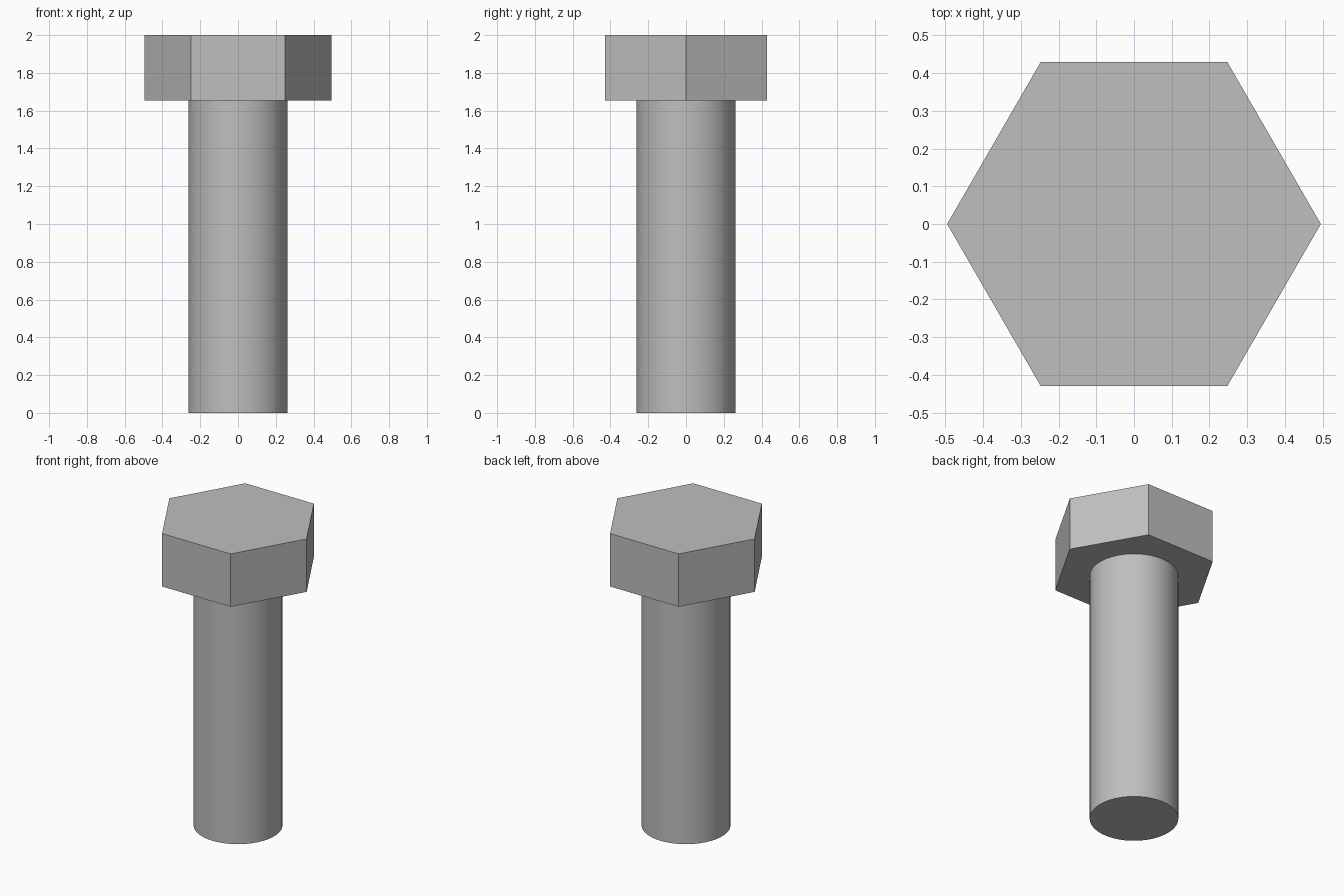
import bpy
import bmesh
from math import cos, sin, pi, radians

default = bpy.data.objects.get("Cube")
if default:
    bpy.data.objects.remove(default, do_unlink=True)

HEAD_BOTTOM, HEAD_TOP = 1.655, 2.0

# Plain grey metal
steel = bpy.data.materials.new("steel grey")
steel.use_nodes = True
colour = (0.52, 0.52, 0.52, 1)
steel.diffuse_color = colour
steel.node_tree.nodes["Principled BSDF"].inputs["Base Color"].default_value = colour


def prism(name, sides, radius, bottom, top):
    """Extrude a regular polygon, with a corner on +x, from bottom to top."""
    bm = bmesh.new()
    ring = [bm.verts.new((radius * cos(2 * pi * i / sides),
                          radius * sin(2 * pi * i / sides), bottom))
            for i in range(sides)]
    base = bm.faces.new(ring)
    extruded = bmesh.ops.extrude_face_region(bm, geom=[base], use_keep_orig=True)
    raised = [v for v in extruded["geom"] if isinstance(v, bmesh.types.BMVert)]
    bmesh.ops.translate(bm, verts=raised, vec=(0, 0, top - bottom))
    bmesh.ops.recalc_face_normals(bm, faces=bm.faces)
    mesh = bpy.data.meshes.new(name)
    bm.to_mesh(mesh)
    bm.free()
    mesh.materials.append(steel)
    obj = bpy.data.objects.new(name, mesh)
    bpy.context.collection.objects.link(obj)
    return obj


# Six-sided head with flat faces
prism("hex_head", 6, 0.495, HEAD_BOTTOM, HEAD_TOP)

# Smooth round shaft with sharp ends
shaft = prism("shaft", 64, 0.262, 0, HEAD_BOTTOM)
bpy.ops.object.select_all(action="DESELECT")
shaft.select_set(True)
bpy.context.view_layer.objects.active = shaft
bpy.ops.object.shade_smooth_by_angle(angle=radians(30))
